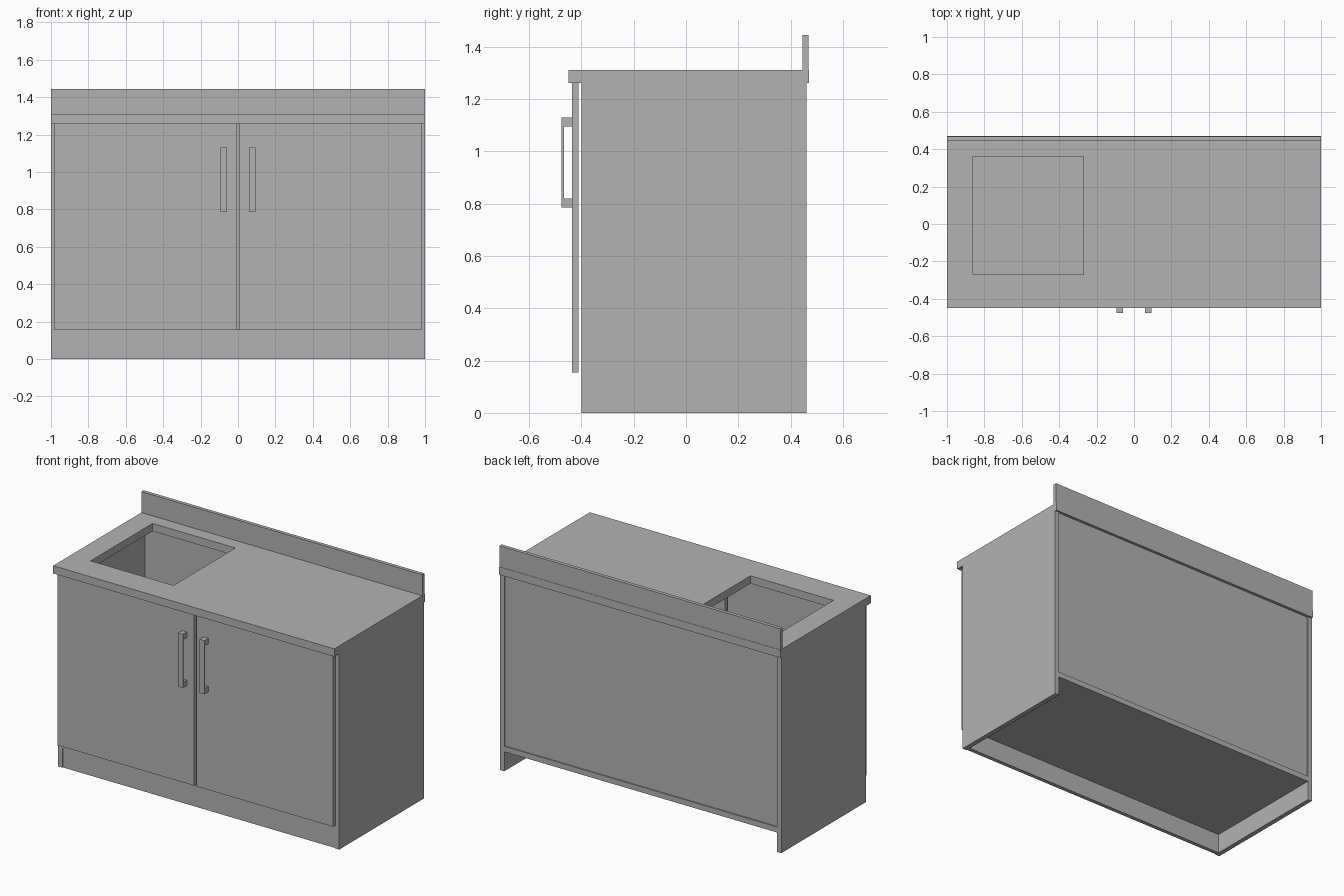
import bpy
import bmesh

cube = bpy.data.objects.get("Cube")
if cube:
    bpy.data.objects.remove(cube, do_unlink=True)

# One plain grey for the whole unit
grey = bpy.data.materials.new("plain grey")
grey.use_nodes = True
COLOUR = (0.45, 0.45, 0.45, 1)
grey.diffuse_color = COLOUR
grey.node_tree.nodes["Principled BSDF"].inputs["Base Color"].default_value = COLOUR


def finish(name, bm):
    bmesh.ops.recalc_face_normals(bm, faces=bm.faces)
    mesh = bpy.data.meshes.new(name)
    bm.to_mesh(mesh)
    bm.free()
    mesh.materials.append(grey)
    obj = bpy.data.objects.new(name, mesh)
    bpy.context.collection.objects.link(obj)
    return obj


def add_box(bm, xs, ys, zs):
    verts = bmesh.ops.create_cube(bm, size=1)["verts"]
    for v in verts:
        for i, (lo, hi) in enumerate((xs, ys, zs)):
            v.co[i] = lo if v.co[i] < 0 else hi


def box(name, xs, ys, zs):
    bm = bmesh.new()
    add_box(bm, xs, ys, zs)
    return finish(name, bm)


WALL = 0.03
INNER = 1 - WALL
TOP = 1.26          # underside of the worktop
COUNTER = 1.31      # upper face of the worktop

# Carcass
for side, s in (("left", 1), ("right", -1)):
    box(side + "_side_panel", sorted((s, s * INNER)), (-0.40, 0.46), (0, TOP))
box("bottom_board", (-INNER, INNER), (-0.40, 0.46), (0.125, 0.16))
box("back_panel", (-INNER, INNER), (0.44, 0.452), (0.16, TOP))
box("kick_board", (-INNER, INNER), (-0.395, -0.37), (0, 0.125))

# Worktop: a ring of faces around the sink opening, extruded upward
bm = bmesh.new()
xs = (-1, -0.86, -0.27, 1)
ys = (-0.45, -0.27, 0.36, 0.47)
grid = [[bm.verts.new((x, y, TOP)) for y in ys] for x in xs]
for i in range(3):
    for j in range(3):
        if (i, j) != (1, 1):
            bm.faces.new((grid[i][j], grid[i + 1][j],
                          grid[i + 1][j + 1], grid[i][j + 1]))
raised = bmesh.ops.extrude_face_region(bm, geom=bm.faces[:], use_keep_orig=True)
for item in raised["geom"]:
    if isinstance(item, bmesh.types.BMVert):
        item.co.z = COUNTER
finish("worktop", bm)
box("upstand", (-1, 1), (0.445, 0.468), (COUNTER, 1.445))

# Doors and their bar handles
for side, s in (("left", 1), ("right", -1)):
    box(side + "_door", sorted((s * 0.008, s * 0.98)), (-0.435, -0.41), (0.155, TOP))
    bm = bmesh.new()
    hx = sorted((s * 0.06, s * 0.093))
    add_box(bm, hx, (-0.475, -0.467), (0.785, 1.13))
    for z in (0.785, 1.095):
        add_box(bm, hx, (-0.467, -0.435), (z, z + 0.035))
    finish(side + "_handle", bm)
